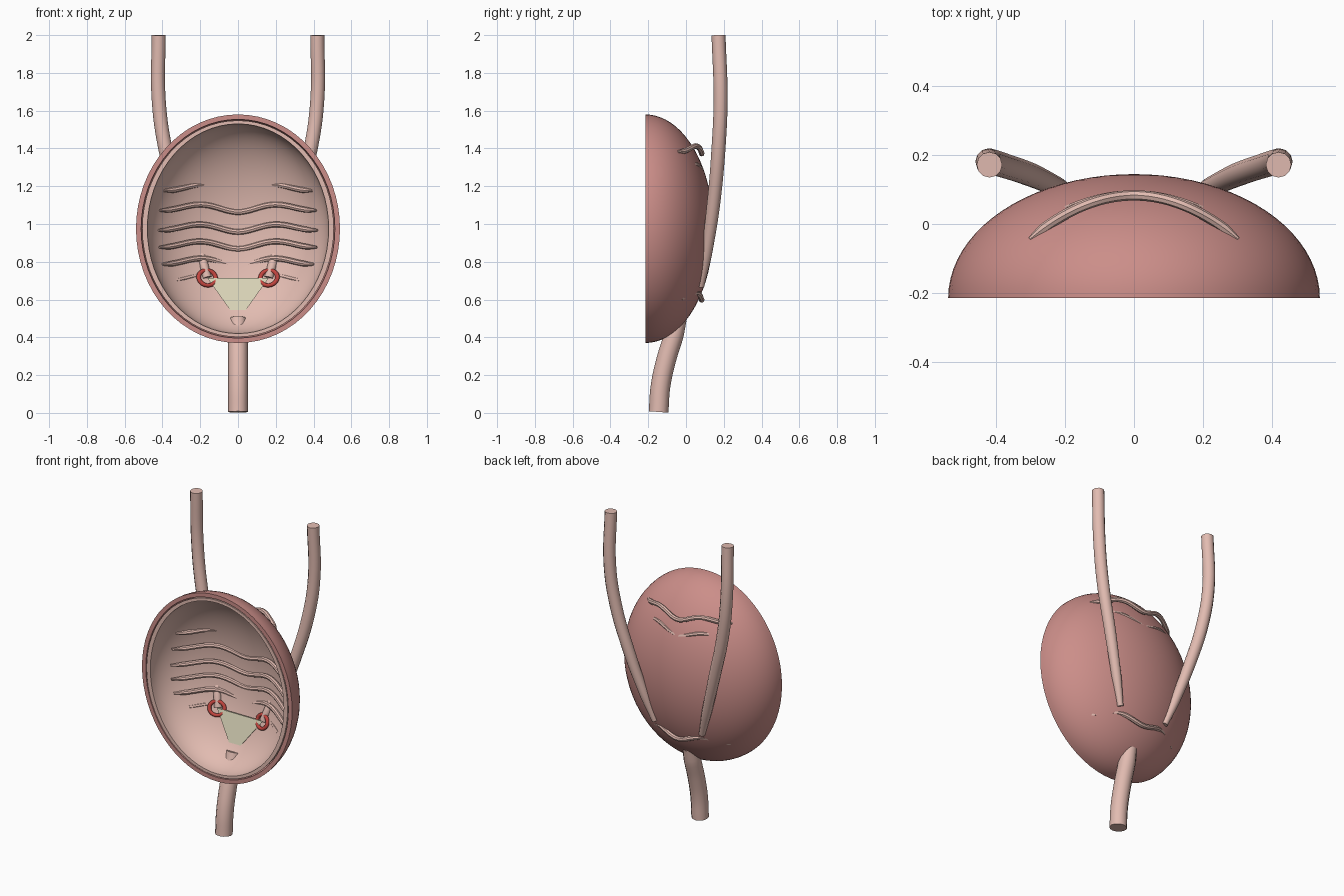
import bpy, bmesh, math

if "Cube" in bpy.data.objects:
    bpy.data.objects.remove(bpy.data.objects["Cube"])

def material(name, rgb):
    m = bpy.data.materials.new(name)
    m.diffuse_color = (*rgb, 1)
    m.use_nodes = True
    m.node_tree.nodes["Principled BSDF"].inputs["Base Color"].default_value = m.diffuse_color
    return m

MUSCLE = material("muscle", (0.60, 0.27, 0.25))
MUCOSA = material("mucosa", (0.76, 0.50, 0.44))
RED = material("red_tissue", (0.55, 0.06, 0.05))
PALE = material("pale_tissue", (0.70, 0.66, 0.48))
CUT_Y, MID_Z = -0.215, 0.975

def finish(ob, mat):
    ob.data.materials.clear()
    ob.data.materials.append(mat)
    bpy.ops.object.select_all(action='DESELECT')
    ob.select_set(True)
    bpy.context.view_layer.objects.active = ob
    if ob.type == 'CURVE':
        bpy.ops.object.convert(target='MESH')
        ob = bpy.context.object
    bpy.ops.object.shade_smooth_by_angle(angle=math.radians(40))
    return ob

def add_mesh(name, bm, mat):
    bmesh.ops.recalc_face_normals(bm, faces=bm.faces)
    me = bpy.data.meshes.new(name)
    bm.to_mesh(me)
    bm.free()
    ob = bpy.data.objects.new(name, me)
    bpy.context.collection.objects.link(ob)
    return finish(ob, mat)

def half_shell(name, outer, inner, mat, segs=64, rings=20):
    """Half ellipsoid cup, open to the front, with a flat cut rim."""
    bm = bmesh.new()
    loops, poles = [], []
    for radii, order in ((outer, range(1, rings + 1)), (inner, range(rings, 0, -1))):
        rx, ry, rz = radii
        poles.append(bm.verts.new((0, CUT_Y + ry, MID_Z)))
        for i in order:
            a = math.pi / 2 * i / rings
            loops.append([bm.verts.new((rx * math.sin(a) * math.cos(t),
                                        CUT_Y + ry * math.cos(a),
                                        MID_Z + rz * math.sin(a) * math.sin(t)))
                          for t in (2 * math.pi * k / segs for k in range(segs))])
    for a, b in zip(loops, loops[1:]):
        for k in range(segs):
            n = (k + 1) % segs
            bm.faces.new((a[k], a[n], b[n], b[k]))
    for pole, loop in ((poles[0], loops[0]), (poles[1], loops[-1])):
        for k in range(segs):
            bm.faces.new((pole, loop[k], loop[(k + 1) % segs]))
    return add_mesh(name, bm, mat)

def tube(name, pts, r, mat, radii=None, res=4, bevel=4):
    cu = bpy.data.curves.new(name, 'CURVE')
    cu.dimensions = '3D'
    cu.bevel_depth, cu.bevel_resolution = r, bevel
    cu.use_fill_caps, cu.resolution_u = True, res
    sp = cu.splines.new('BEZIER')
    sp.bezier_points.add(len(pts) - 1)
    for i, (p, co) in enumerate(zip(sp.bezier_points, pts)):
        p.co = co
        p.handle_left_type = p.handle_right_type = 'AUTO'
        p.radius = radii[i] if radii else 1
    ob = bpy.data.objects.new(name, cu)
    bpy.context.collection.objects.link(ob)
    return finish(ob, mat)

# Two-layer bladder wall, with a slim groove between layers at the rim
half_shell("bladder_muscle_wall", (0.54, 0.36, 0.605), (0.513, 0.334, 0.579), MUSCLE)
half_shell("bladder_lining", (0.507, 0.328, 0.573), (0.48, 0.30, 0.555), MUCOSA)

# Wavy lining folds, wider near the middle of the bladder
for i, z0 in enumerate((0.62, 0.71, 0.80, 0.89, 0.98, 1.085, 1.19, 1.295, 1.395)):
    w = 0.42 * math.sqrt(1 - ((z0 - MID_Z) / 0.605) ** 2)
    pts, radii = [], []
    for k in range(17):
        u = -1 + k / 8
        pts.append((w * u, 0.083 - 0.42 * w * u * u,
                    z0 - 0.022 * math.cos(2 * math.pi * u) * (1 - 0.4 * abs(u))))
        radii.append(0.45 if abs(u) == 1 else 1)
    tube(f"lining_fold_{i + 1}", pts, 0.015, MUCOSA, radii, res=3, bevel=2)

for side, s in (("left", -1), ("right", 1)):
    # Ureter running down the back and narrowing into the wall
    tube(f"ureter_{side}",
         [(s * x, y, z) for x, y, z in ((0.42, 0.172, 2.0), (0.42, 0.183, 1.66),
                                        (0.385, 0.172, 1.40), (0.305, 0.145, 1.10),
                                        (0.225, 0.108, 0.84), (0.17, 0.078, 0.67))],
         0.037, MUCOSA, (1, 1, 1, 0.95, 0.8, 0.5), res=6)
    # Short section passing through the wall to the opening
    tube(f"ureter_wall_section_{side}",
         [(s * 0.20, 0.085, 0.86), (s * 0.183, 0.05, 0.79), (s * 0.163, 0.03, 0.715)],
         0.024, MUCOSA)
    # Red ring at the ureter opening
    bpy.ops.mesh.primitive_torus_add(major_radius=0.042, minor_radius=0.011,
                                     major_segments=32, minor_segments=10,
                                     location=(s * 0.163, 0.016, 0.715),
                                     rotation=(math.radians(72), 0, s * math.radians(-18)))
    ring = bpy.context.object
    ring.name = f"ureter_opening_{side}"
    ring.scale.x = 1.12
    finish(ring, RED)

# Pale triangular patch between the openings
bm = bmesh.new()
front = [bm.verts.new(c) for c in ((-0.163, 0.018, 0.715), (0.163, 0.018, 0.715),
                                   (0.042, -0.034, 0.545), (-0.042, -0.034, 0.545))]
face = bm.faces.new(front)
ext = bmesh.ops.extrude_face_region(bm, geom=[face])
for v in ext["geom"]:
    if isinstance(v, bmesh.types.BMVert):
        v.co.y += 0.008
add_mesh("trigone", bm, PALE)

# Urethra leaving the bottom of the bladder
tube("urethra", [(0, -0.145, 0.005), (0, -0.135, 0.14), (0, -0.105, 0.28),
                 (0, -0.065, 0.41), (0, -0.04, 0.50)],
     0.052, MUCOSA, (1, 1, 1, 1, 0.85), res=6)
